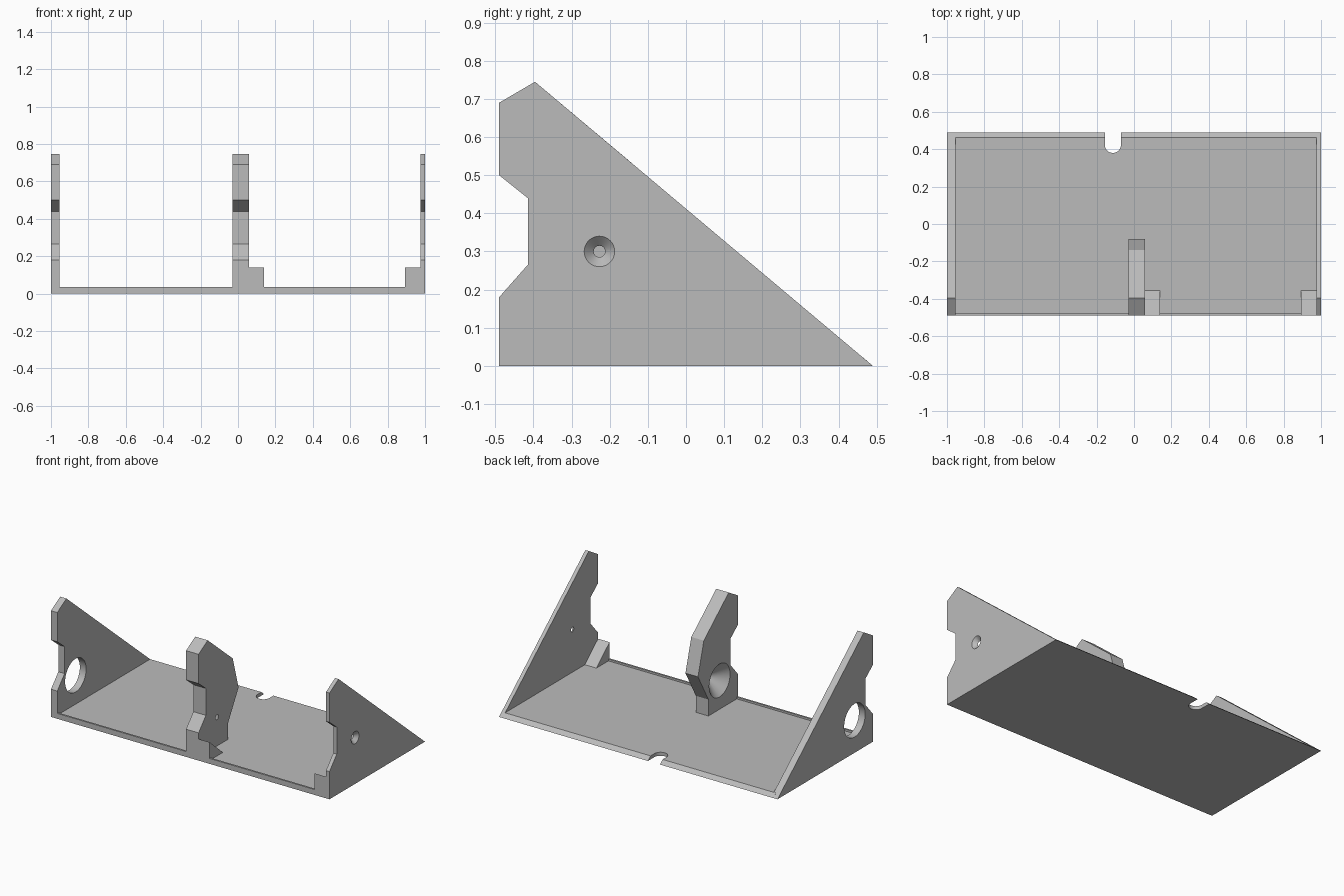
import bpy, bmesh, math
from mathutils import Matrix, Vector

if "Cube" in bpy.data.objects:
    bpy.data.objects.remove(bpy.data.objects["Cube"], do_unlink=True)

grey = bpy.data.materials.new("plain grey")
grey.use_nodes = True
colour = (0.5, 0.5, 0.5, 1)
grey.diffuse_color = colour
grey.node_tree.nodes["Principled BSDF"].inputs["Base Color"].default_value = colour


def finish(name, bm):
    """Turn a bmesh into a grey object."""
    bmesh.ops.recalc_face_normals(bm, faces=bm.faces)
    mesh = bpy.data.meshes.new(name)
    bm.to_mesh(mesh)
    bm.free()
    mesh.materials.append(grey)
    ob = bpy.data.objects.new(name, mesh)
    bpy.context.collection.objects.link(ob)
    return ob


def extrude(name, points, push):
    """Fill a closed outline and extrude it along a vector."""
    bm = bmesh.new()
    face = bm.faces.new([bm.verts.new(p) for p in points])
    res = bmesh.ops.extrude_face_region(bm, geom=[face])
    verts = [v for v in res["geom"] if isinstance(v, bmesh.types.BMVert)]
    bmesh.ops.translate(bm, verts=verts, vec=push)
    return finish(name, bm)


def plate(name, profile, x0, x1):
    """Extrude a (y, z) profile from x0 to x1."""
    return extrude(name, [(x0, y, z) for y, z in profile], Vector((x1 - x0, 0, 0)))


def cut(ob, cutter):
    """Subtract the cutter and discard it."""
    mod = ob.modifiers.new("cut", "BOOLEAN")
    mod.operation = "DIFFERENCE"
    mod.solver = "EXACT"
    mod.object = cutter
    bpy.ops.object.select_all(action="DESELECT")
    bpy.context.view_layer.objects.active = ob
    ob.select_set(True)
    bpy.ops.object.modifier_apply(modifier=mod.name)
    bpy.data.objects.remove(cutter, do_unlink=True)
    bpy.ops.object.shade_smooth_by_angle(angle=math.radians(25))


def bore(ob, x0, x1, r0, r1, y, z):
    """Cut a straight or conical hole along x, running a little past both faces."""
    over = 0.1 * (x1 - x0)
    flare = 0.1 * (r1 - r0)
    bm = bmesh.new()
    bmesh.ops.create_cone(
        bm, cap_ends=True, segments=48, radius1=r0 - flare, radius2=r1 + flare,
        depth=x1 - x0 + 2 * over,
        matrix=Matrix.Translation(((x0 + x1) / 2, y, z)) @ Matrix.Rotation(math.pi / 2, 4, "Y"))
    cut(ob, finish("hole_cutter", bm))


# Shared front edge of all three uprights, with its clip notch
front_edge = [(-.49, 0), (-.49, .18), (-.415, .265), (-.415, .44),
              (-.49, .5), (-.49, .69), (-.396, .745)]
side = front_edge + [(.49, 0)]
middle = front_edge + [(-.14, .53), (-.08, .318), (-.187, .13), (-.187, 0)]

# Floor with a low front lip and bevelled rear edge
floor = plate("floor", [(-.49, 0), (-.49, .035), (-.478, .035),
                        (-.478, .023), (.463, .023), (.49, 0)], -.97, .98)

# Round-ended cable slot in the rear edge
slot_x, slot_y, slot_r = -.113, .423, .043
arc = [(slot_x + slot_r * math.cos(a), slot_y + slot_r * math.sin(a), -.1)
       for a in (math.pi * (1 + i / 24) for i in range(25))]
outline = arc + [(slot_x + slot_r, .6, -.1), (slot_x - slot_r, .6, -.1)]
cut(floor, extrude("slot_cutter", outline, Vector((0, 0, .3))))

# Uprights and their bores
right_wall = plate("right_wall", side, -1, -.955)
bore(right_wall, -1, -.955, .108, .108, -.302, .21)

left_wall = plate("left_wall", side, .975, 1)
bore(left_wall, .975, 1, .015, .04, -.227, .3)

centre_support = plate("centre_support", middle, -.03, .06)
bore(centre_support, -.03, .06, .107, .016, -.302, .21)

# Triangular gussets beside the centre support and left wall
for name, x0, x1 in (("centre_gusset", .06, .14), ("left_gusset", .892, .975)):
    plate(name, [(-.49, .01), (-.49, .14), (-.355, .023), (-.355, .01)], x0, x1)
